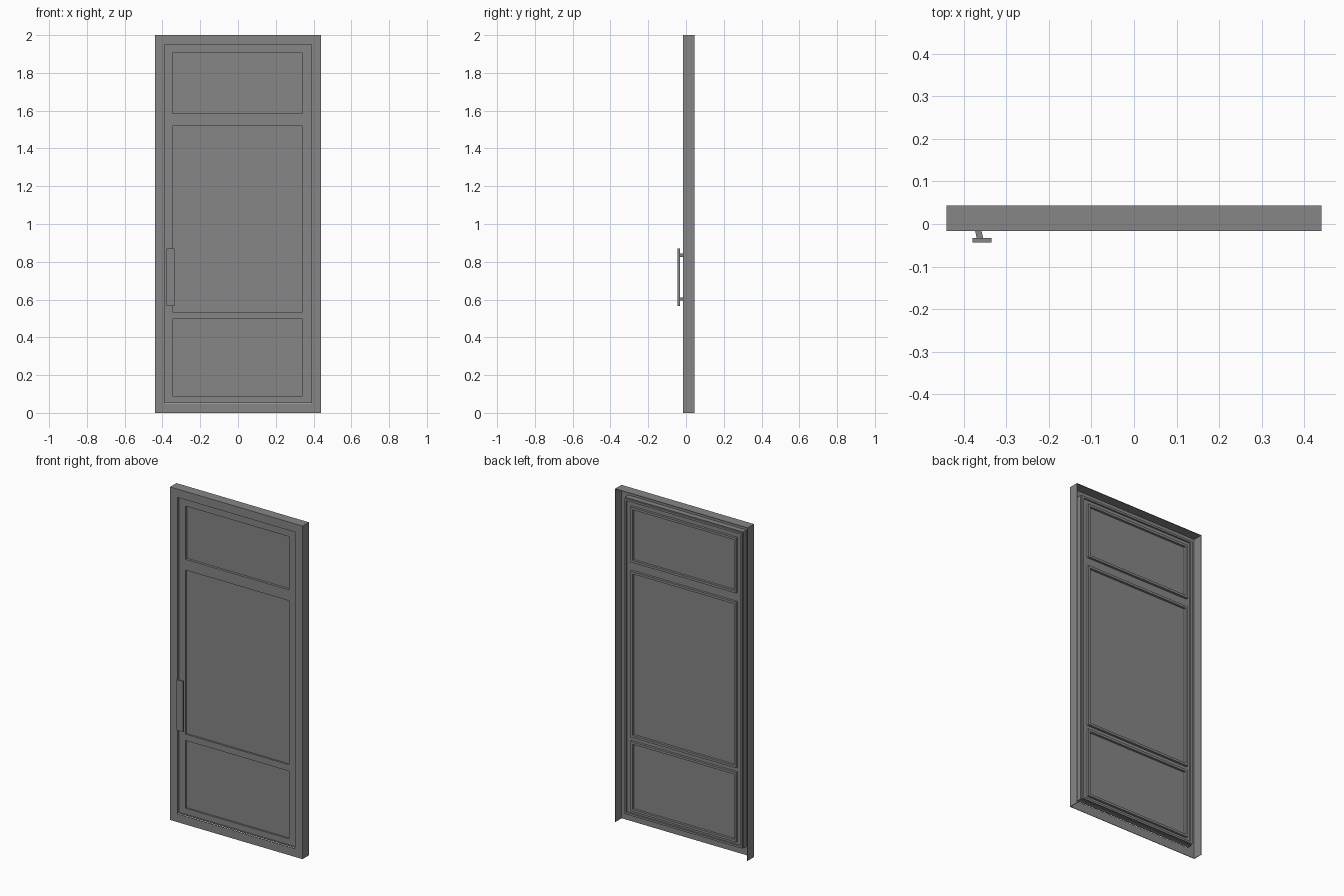
import bpy
import bmesh
from mathutils import Matrix, Vector

if "Cube" in bpy.data.objects:
    bpy.data.objects.remove(bpy.data.objects["Cube"], do_unlink=True)

grey = bpy.data.materials.new("mid_grey")
grey.use_nodes = True
COLOUR = (0.24, 0.24, 0.24, 1)
grey.diffuse_color = COLOUR
grey.node_tree.nodes["Principled BSDF"].inputs["Base Color"].default_value = COLOUR


def add_box(bm, x, y, z):
    """Box between the (low, high) pairs x, y and z."""
    spans = (x, y, z)
    centre = Vector([(a + b) / 2 for a, b in spans])
    size = [b - a for a, b in spans]
    matrix = Matrix.Translation(centre) @ Matrix.Diagonal((*size, 1))
    return bmesh.ops.create_cube(bm, size=1, matrix=matrix)["verts"]


def add_ring(bm, x, y, z, width):
    """Rectangular border of four bars inside the given limits."""
    add_box(bm, (x[0], x[0] + width), y, z)
    add_box(bm, (x[1] - width, x[1]), y, z)
    inner = (x[0] + width, x[1] - width)
    add_box(bm, inner, y, (z[0], z[0] + width))
    add_box(bm, inner, y, (z[1] - width, z[1]))


def finish(name, bm):
    mesh = bpy.data.meshes.new(name)
    bm.to_mesh(mesh)
    bm.free()
    mesh.materials.append(grey)
    obj = bpy.data.objects.new(name, mesh)
    bpy.context.collection.objects.link(obj)


HALF, HEIGHT = 0.44, 2.0
FRONT, BACK = -0.016, 0.044
SHEET = 0.003
DOOR_X, DOOR_Z = (-0.39, 0.39), (0.055, 1.95)
PANEL_X = (-0.348, 0.342)
FACE, REAR = -0.003, 0.018

# Surround: flat front border
bm = bmesh.new()
add_ring(bm, (-HALF, HALF), (FRONT, FRONT + SHEET), (0, HEIGHT), 0.05)
finish("frame_front", bm)

# Surround: thin side and top returns, open at the bottom
bm = bmesh.new()
for side in (-1, 1):
    add_box(bm, sorted((side * HALF, side * (HALF - SHEET))), (FRONT + SHEET, BACK), (0, HEIGHT))
add_box(bm, (-HALF + SHEET, HALF - SHEET), (FRONT + SHEET, BACK), (HEIGHT - SHEET, HEIGHT))
finish("frame_returns", bm)

# Door leaf: stiles, rails and a stop joining it to the surround
panels = {"lower": (0.09, 0.497), "middle": (0.535, 1.52), "upper": (1.585, 1.905)}
bm = bmesh.new()
add_box(bm, (DOOR_X[0], PANEL_X[0]), (FACE, REAR), DOOR_Z)
add_box(bm, (PANEL_X[1], DOOR_X[1]), (FACE, REAR), DOOR_Z)
edges = [DOOR_Z[0]] + [z for span in panels.values() for z in span] + [DOOR_Z[1]]
for low, high in zip(edges[::2], edges[1::2]):
    add_box(bm, PANEL_X, (FACE, REAR), (low, high))
finish("door_leaf", bm)

bm = bmesh.new()
add_ring(bm, DOOR_X, (REAR, 0.028), DOOR_Z, 0.012)
add_ring(bm, (DOOR_X[0] - SHEET, DOOR_X[1] + SHEET), (FRONT + SHEET, REAR),
         (DOOR_Z[0] - SHEET, DOOR_Z[1] + SHEET), SHEET)
finish("door_edge", bm)

# Recessed panels with raised beading behind
for name, span in panels.items():
    bm = bmesh.new()
    recess = 0.012 if name == "upper" else 0.008
    add_box(bm, PANEL_X, (recess, REAR), span)
    finish(name + "_panel", bm)
    bm = bmesh.new()
    add_ring(bm, (PANEL_X[0] - 0.006, PANEL_X[1] + 0.006), (REAR, 0.032),
             (span[0] - 0.006, span[1] + 0.006), 0.014)
    finish(name + "_beading", bm)

# Pull handle: flat grip on two slanted posts
bm = bmesh.new()
add_box(bm, (-0.379, -0.335), (-0.044, -0.033), (0.567, 0.87))
finish("handle_grip", bm)

bm = bmesh.new()
for z in (0.603, 0.835):
    for vert in add_box(bm, (-0.376, -0.361), (-0.033, FACE), (z - 0.009, z + 0.009)):
        if vert.co.y < FRONT:
            vert.co.x += 0.007
finish("handle_posts", bm)
